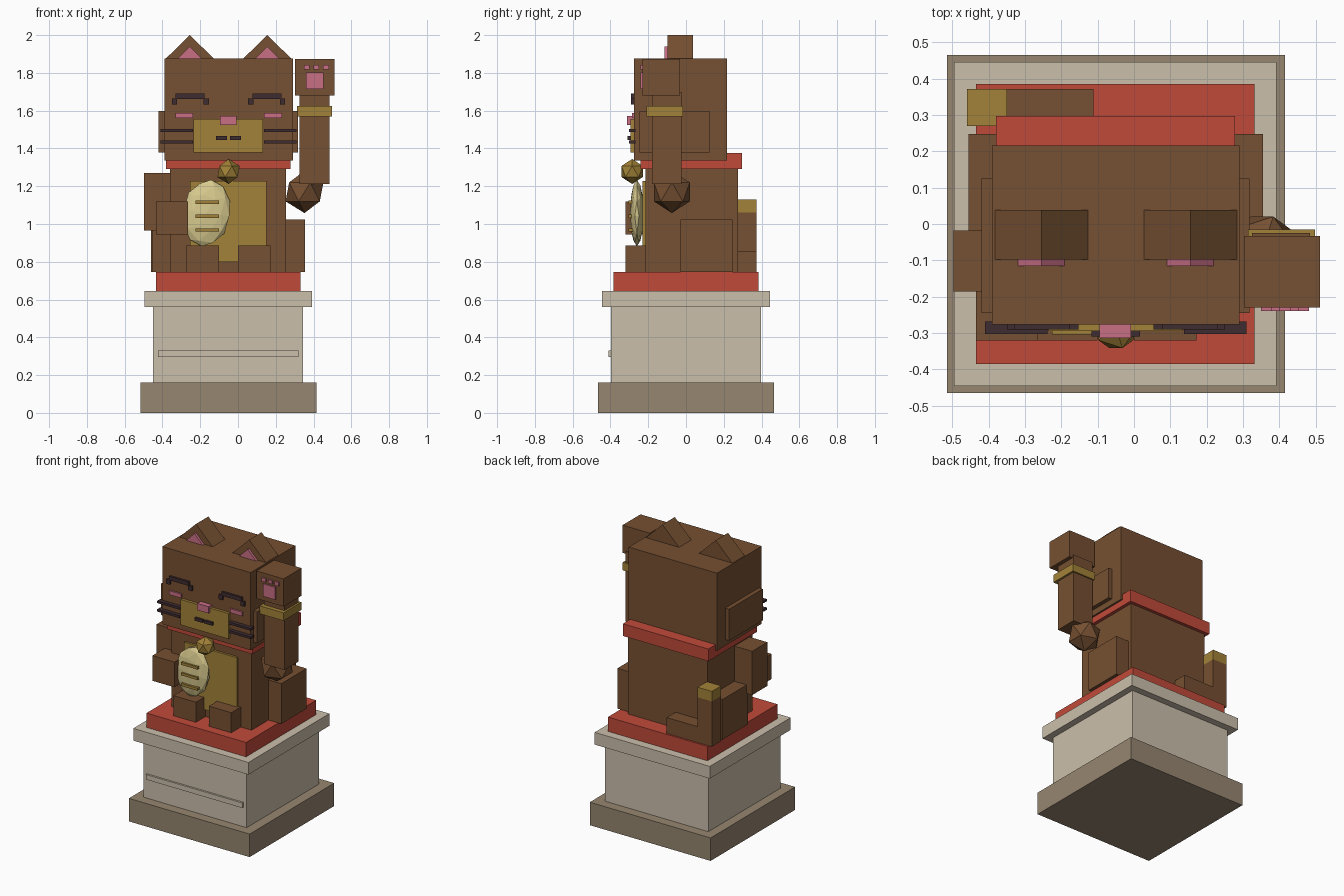
import bpy, math


def mat(name, r, g, b):
    lin = [((c / 255 + 0.055) / 1.055) ** 2.4 for c in (r, g, b)]
    m = bpy.data.materials.new(name)
    m.diffuse_color = (*lin, 1)
    return m


BROWN = mat("brown_fur", 118, 80, 50)
GOLD = mat("gold", 162, 130, 56)
PALE = mat("pale_gold", 216, 202, 142)
PINK = mat("pink", 200, 110, 132)
DARK = mat("dark_line", 62, 44, 48)
RED = mat("red_cloth", 192, 74, 58)
STONE = mat("light_stone", 203, 191, 171)
BASE = mat("dark_stone", 150, 134, 112)


def mesh(name, verts, faces, m):
    me = bpy.data.meshes.new(name)
    me.from_pydata(verts, [], faces)
    me.materials.append(m)
    ob = bpy.data.objects.new(name, me)
    bpy.context.collection.objects.link(ob)
    return ob


def box(name, x, y, z, m):
    """Box from (min, max) ranges on each axis."""
    v = [(a, b, c) for a in x for b in y for c in z]
    f = [(0, 1, 3, 2), (4, 6, 7, 5), (0, 4, 5, 1), (2, 3, 7, 6), (0, 2, 6, 4), (1, 5, 7, 3)]
    return mesh(name, v, f, m)


def wedge(name, cx, half, y, z, m):
    """Triangular prism running along y, apex up."""
    v = [(px, py, pz) for py in y for px, pz in ((cx - half, z[0]), (cx + half, z[0]), (cx, z[1]))]
    return mesh(name, v, [(0, 1, 2), (5, 4, 3), (0, 3, 4, 1), (1, 4, 5, 2), (2, 5, 3, 0)], m)


def gem(name, loc, scale, m, sub=1, tilt=0):
    bpy.ops.mesh.primitive_ico_sphere_add(subdivisions=sub, radius=1, location=loc, rotation=(0, tilt, 0))
    ob = bpy.context.object
    ob.name = name
    ob.scale = scale
    ob.data.materials.append(m)
    return ob


CX = -0.05  # symmetry plane of the figure


def pair(name, x, y, z, m):
    """Box on the +x side plus its mirror about CX."""
    box(name + "_right", x, y, z, m)
    box(name + "_left", (2 * CX - x[1], 2 * CX - x[0]), y, z, m)


# Pedestal and cushion
box("plinth", (-0.515, 0.415), (-0.465, 0.465), (0, 0.16), BASE)
box("pedestal", (-0.45, 0.345), (-0.397, 0.397), (0.16, 0.56), STONE)
box("pedestal_trim", (-0.423, 0.32), (-0.41, -0.39), (0.295, 0.33), STONE)
box("pedestal_cap", (-0.495, 0.392), (-0.445, 0.445), (0.56, 0.645), STONE)
box("cushion", (-0.435, 0.332), (-0.385, 0.385), (0.645, 0.745), RED)

# Body, haunches, feet
box("body", (-0.36, 0.255), (-0.215, 0.275), (0.745, 1.30), BROWN)
box("belly", (-0.255, 0.152), (-0.23, -0.21), (0.80, 1.228), GOLD)
pair("haunch", (0.24, 0.355), (-0.03, 0.247), (0.745, 1.025), BROWN)
pair("foot", (0.0, 0.172), (-0.32, -0.2), (0.745, 0.885), BROWN)

# Tail with gold tip
box("tail_base", (-0.35, -0.112), (0.27, 0.372), (0.745, 0.855), BROWN)
box("tail_upright", (-0.46, -0.35), (0.27, 0.372), (0.745, 1.06), BROWN)
box("tail_tip", (-0.46, -0.35), (0.27, 0.372), (1.06, 1.13), GOLD)

# Collar and bell
box("collar", (-0.38, 0.278), (-0.24, 0.297), (1.29, 1.375), RED)
gem("bell", (CX, -0.285, 1.278), (0.066,) * 3, GOLD)

# Head and cheeks
box("head", (-0.39, 0.29), (-0.276, 0.216), (1.335, 1.875), BROWN)
box("cheeks", (-0.42, 0.318), (-0.245, 0.125), (1.378, 1.597), BROWN)
box("muzzle", (-0.235, 0.133), (-0.295, -0.27), (1.378, 1.555), GOLD)
box("nose", (-0.095, -0.008), (-0.313, -0.27), (1.525, 1.572), PINK)

# Face details
pair("mouth", (-0.043, 0.017), (-0.31, -0.29), (1.445, 1.466), DARK)
pair("blush", (0.138, 0.232), (-0.287, -0.27), (1.56, 1.588), PINK)
pair("eye_arch", (0.077, 0.23), (-0.29, -0.27), (1.663, 1.69), DARK)
pair("eye_outer_end", (0.222, 0.25), (-0.29, -0.27), (1.632, 1.665), DARK)
pair("eye_inner_end", (0.053, 0.082), (-0.29, -0.27), (1.632, 1.665), DARK)
for i, z in enumerate((1.435, 1.494)):
    pair(f"whisker_{i}", (0.138, 0.31), (-0.303, -0.268), (z - 0.008, z + 0.008), DARK)

# Ears
for side, ex in (("left", -0.255), ("right", 0.155)):
    wedge("ear_" + side, ex, 0.135, (-0.098, 0.038), (1.868, 2.0), BROWN)
    wedge("inner_ear_" + side, ex, 0.066, (-0.115, -0.09), (1.873, 1.94), PINK)

# Lowered arm holding the coin
box("lowered_arm", (-0.497, -0.35), (-0.185, -0.018), (0.965, 1.27), BROWN)
box("lowered_forearm", (-0.435, -0.265), (-0.32, -0.15), (0.945, 1.12), BROWN)
gem("coin", (-0.167, -0.26, 1.058), (0.128, 0.036, 0.178), PALE, 2, math.radians(8))
for i, z in enumerate((0.968, 1.042, 1.115)):
    box(f"coin_bar_{i}", (-0.225, -0.1), (-0.304, -0.27), (z - 0.009, z + 0.009), GOLD)

# Raised arm, cuff and paw
gem("elbow", (0.352, -0.075, 1.17), (0.112,) * 3, BROWN)
box("raised_arm", (0.325, 0.484), (-0.18, -0.025), (1.212, 1.70), BROWN)
box("cuff", (0.313, 0.498), (-0.21, -0.015), (1.57, 1.625), GOLD)
box("raised_paw", (0.302, 0.512), (-0.23, -0.033), (1.68, 1.873), BROWN)
box("paw_pad", (0.36, 0.453), (-0.24, -0.22), (1.715, 1.802), PINK)
for i, x in enumerate((0.364, 0.415, 0.466)):
    box(f"toe_pad_{i}", (x - 0.015, x + 0.015), (-0.24, -0.22), (1.817, 1.842), PINK)
